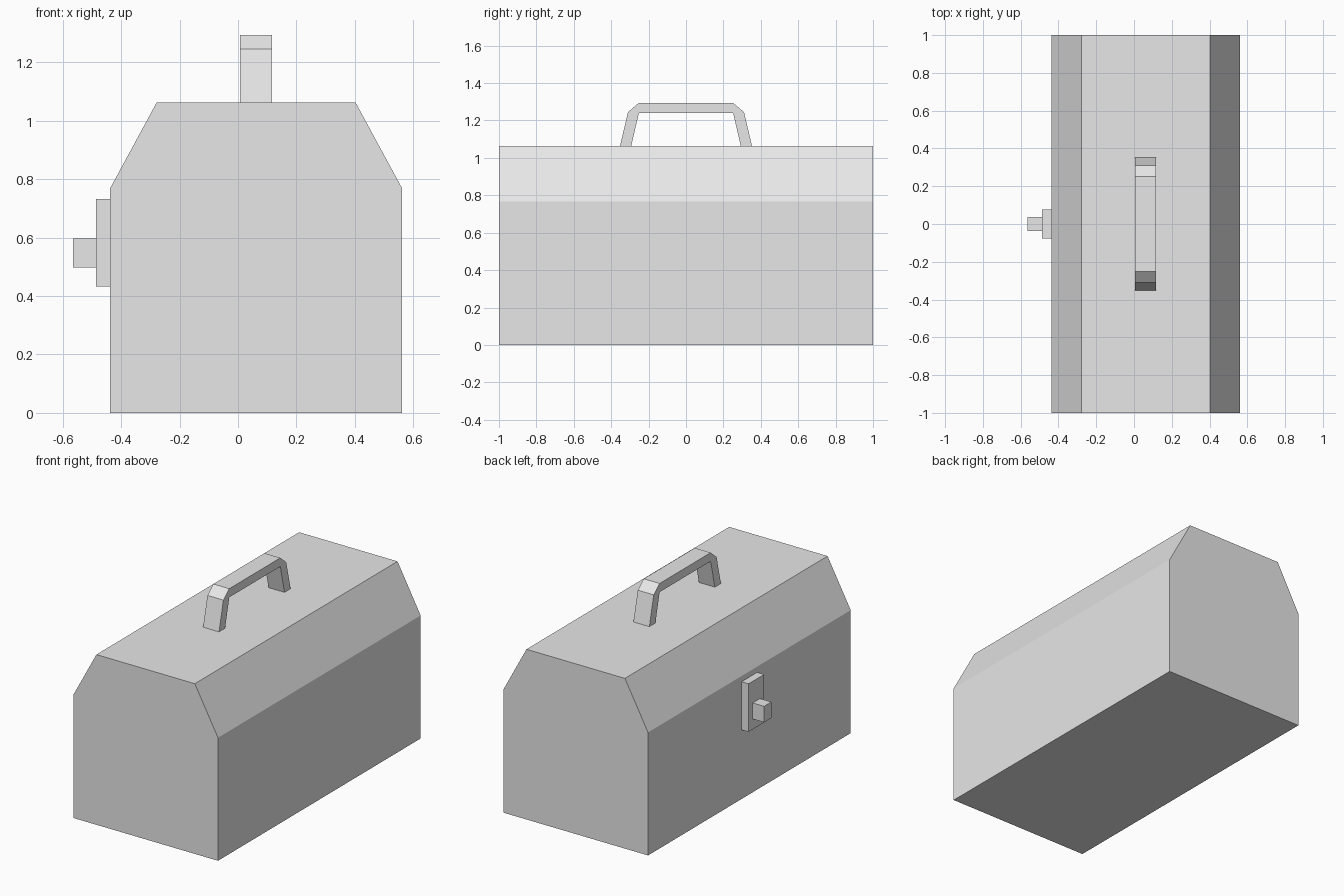
import bpy
import bmesh
from mathutils import Vector

cube = bpy.data.objects.get("Cube")
if cube:
    bpy.data.objects.remove(cube, do_unlink=True)

COLOUR = (0.8, 0.8, 0.8, 1)
grey = bpy.data.materials.new("light_grey")
grey.use_nodes = True
grey.diffuse_color = COLOUR
grey.node_tree.nodes["Principled BSDF"].inputs["Base Color"].default_value = COLOUR


def prism(name, outline, offset):
    """Extrude a closed 3D outline along an offset vector."""
    bm = bmesh.new()
    face = bm.faces.new([bm.verts.new(p) for p in outline])
    moved = bmesh.ops.extrude_face_region(bm, geom=[face], use_keep_orig=True)
    verts = [v for v in moved["geom"] if isinstance(v, bmesh.types.BMVert)]
    bmesh.ops.translate(bm, verts=verts, vec=Vector(offset))
    bmesh.ops.recalc_face_normals(bm, faces=bm.faces)
    mesh = bpy.data.meshes.new(name)
    bm.to_mesh(mesh)
    bm.free()
    mesh.materials.append(grey)
    obj = bpy.data.objects.new(name, mesh)
    bpy.context.collection.objects.link(obj)
    return obj


def box(name, x0, x1, half_y, z0, z1):
    outline = [(x0, -half_y, z0), (x1, -half_y, z0), (x1, -half_y, z1), (x0, -half_y, z1)]
    return prism(name, outline, (0, 2 * half_y, 0))


# Box body with sloped shoulders, mirrored about its own centre line
CENTRE = 0.062
half = [(0.5, 0), (0.5, 0.768), (0.34, 1.063)]
profile = half + [(-x, z) for x, z in reversed(half)]
prism("box_body", [(CENTRE + x, -1, z) for x, z in profile], (0, 2, 0))

# Carrying handle: bent strap, outer edge then inner edge
outer = [(0.353, 1.063), (0.31, 1.245), (0.252, 1.294)]
inner = [(0.293, 1.063), (0.252, 1.24)]
strap = [(-y, z) for y, z in outer] + outer[::-1] + inner + [(-y, z) for y, z in reversed(inner)]
prism("handle", [(0.006, y, z) for y, z in strap], (0.11, 0, 0))

# Latch plate and knob on the right side
box("latch_plate", -0.486, CENTRE - 0.5, 0.077, 0.432, 0.732)
box("latch_knob", -0.565, -0.486, 0.036, 0.497, 0.597)
